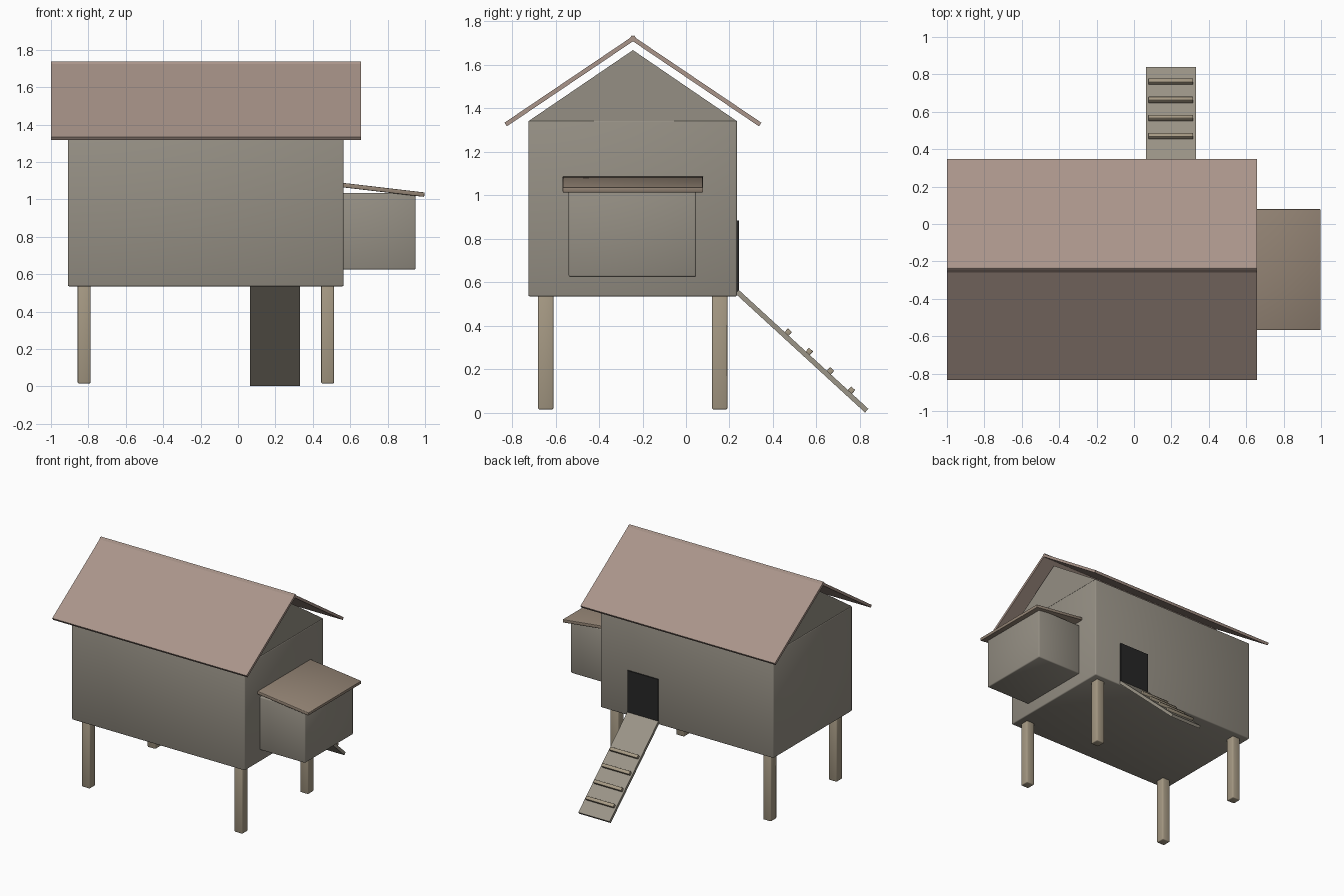
import bpy, bmesh
from math import atan2, hypot
from mathutils import Vector, Matrix

if "Cube" in bpy.data.objects:
    bpy.data.objects.remove(bpy.data.objects["Cube"])

CY = -0.244  # centre line of the coop in y


def material(name, rgb):
    m = bpy.data.materials.new(name)
    m.diffuse_color = (*rgb, 1)
    m.use_nodes = True
    m.node_tree.nodes["Principled BSDF"].inputs["Base Color"].default_value = m.diffuse_color
    return m


WALL = material("wall_wood", (0.30, 0.275, 0.23))
ROOF = material("roof_wood", (0.40, 0.30, 0.255))
LEG = material("leg_wood", (0.38, 0.32, 0.23))
LID = material("lid_wood", (0.30, 0.235, 0.18))
RAMP = material("ramp_wood", (0.33, 0.30, 0.245))
DARK = material("opening_dark", (0.02, 0.02, 0.02))


def finish(name, bm, mat, bevel=0):
    mesh = bpy.data.meshes.new(name)
    bmesh.ops.recalc_face_normals(bm, faces=bm.faces)
    bm.to_mesh(mesh)
    bm.free()
    mesh.materials.append(mat)
    ob = bpy.data.objects.new(name, mesh)
    bpy.context.collection.objects.link(ob)
    if bevel:
        mod = ob.modifiers.new("Bevel", 'BEVEL')
        mod.width = bevel
        mod.segments = 2
        mesh.shade_smooth()
    return ob


def box(name, lo, hi, mat, bevel=0):
    lo, hi = Vector(lo), Vector(hi)
    bm = bmesh.new()
    bmesh.ops.create_cube(bm, size=1, matrix=Matrix.Translation((lo + hi) / 2)
                          @ Matrix.Diagonal((*(hi - lo), 1)))
    return finish(name, bm, mat, bevel)


def plank(name, x0, x1, a, b, thick, mat, bevel=0):
    """Box spanning x0..x1 whose centre line runs from a to b in the (y, z) plane."""
    dy, dz = b[0] - a[0], b[1] - a[1]
    mid = ((x0 + x1) / 2, (a[0] + b[0]) / 2, (a[1] + b[1]) / 2)
    bm = bmesh.new()
    bmesh.ops.create_cube(bm, size=1, matrix=Matrix.Translation(mid)
                          @ Matrix.Rotation(atan2(dz, dy), 4, 'X')
                          @ Matrix.Diagonal((x1 - x0, hypot(dy, dz), thick, 1)))
    return finish(name, bm, mat, bevel)


# House body
box("house_body", (-0.91, -0.725, 0.535), (0.565, 0.235, 1.345), WALL, 0.008)

# Gable prism under the roof
bm = bmesh.new()
tri = bm.faces.new([bm.verts.new((-0.908, y, z)) for y, z in
                    ((-0.722, 1.343), (0.232, 1.343), (CY, 1.668))])
ext = bmesh.ops.extrude_face_region(bm, geom=[tri], use_keep_orig=True)
bmesh.ops.translate(bm, vec=(1.471, 0, 0),
                    verts=[v for v in ext["geom"] if isinstance(v, bmesh.types.BMVert)])
finish("gable", bm, WALL)

# Roof slabs, crossing slightly at the ridge
for side, s in (("front", -1), ("back", 1)):
    plank(f"{side}_roof", -1.0, 0.658, (CY - s * 0.011, 1.728),
          (CY + s * 0.585, 1.326), 0.02, ROOF)

# Legs
for xn, x in (("left", -0.823), ("right", 0.479)):
    for yn, y in (("front", -0.645), ("back", 0.155)):
        box(f"{yn}_{xn}_leg", (x - 0.034, y - 0.035, 0.016),
            (x + 0.034, y + 0.035, 0.56), LEG, 0.006)

# Nest box with sloping lid
box("nest_box", (0.56, -0.54, 0.625), (0.95, 0.047, 1.034), WALL, 0.008)
slope = atan2(0.051, 0.435)
bm = bmesh.new()
bmesh.ops.create_cube(bm, size=1, matrix=Matrix.Translation((0.777, CY, 1.051))
                      @ Matrix.Rotation(slope, 4, 'Y')
                      @ Matrix.Diagonal((0.442, 0.646, 0.024, 1)))
finish("nest_box_lid", bm, LID, 0.004)

# Door opening on the back wall
box("door_opening", (0.068, 0.22, 0.555), (0.33, 0.243, 0.885), DARK)

# Ramp with rungs
top, foot = Vector((0.236, 0.556)), Vector((0.831, 0.010))
plank("ramp", 0.065, 0.331, top, foot, 0.023, RAMP)
along = (foot - top).normalized()
normal = Vector((-along.y, along.x))
for i in range(4):
    y = 0.472 + i * 0.097
    c = top + along * ((y - 0.017 - top.x) / along.x) + normal * 0.022
    plank(f"ramp_rung_{i + 1}", 0.078, 0.316, c - along * 0.0125,
          c + along * 0.0125, 0.024, LEG, 0.002)
